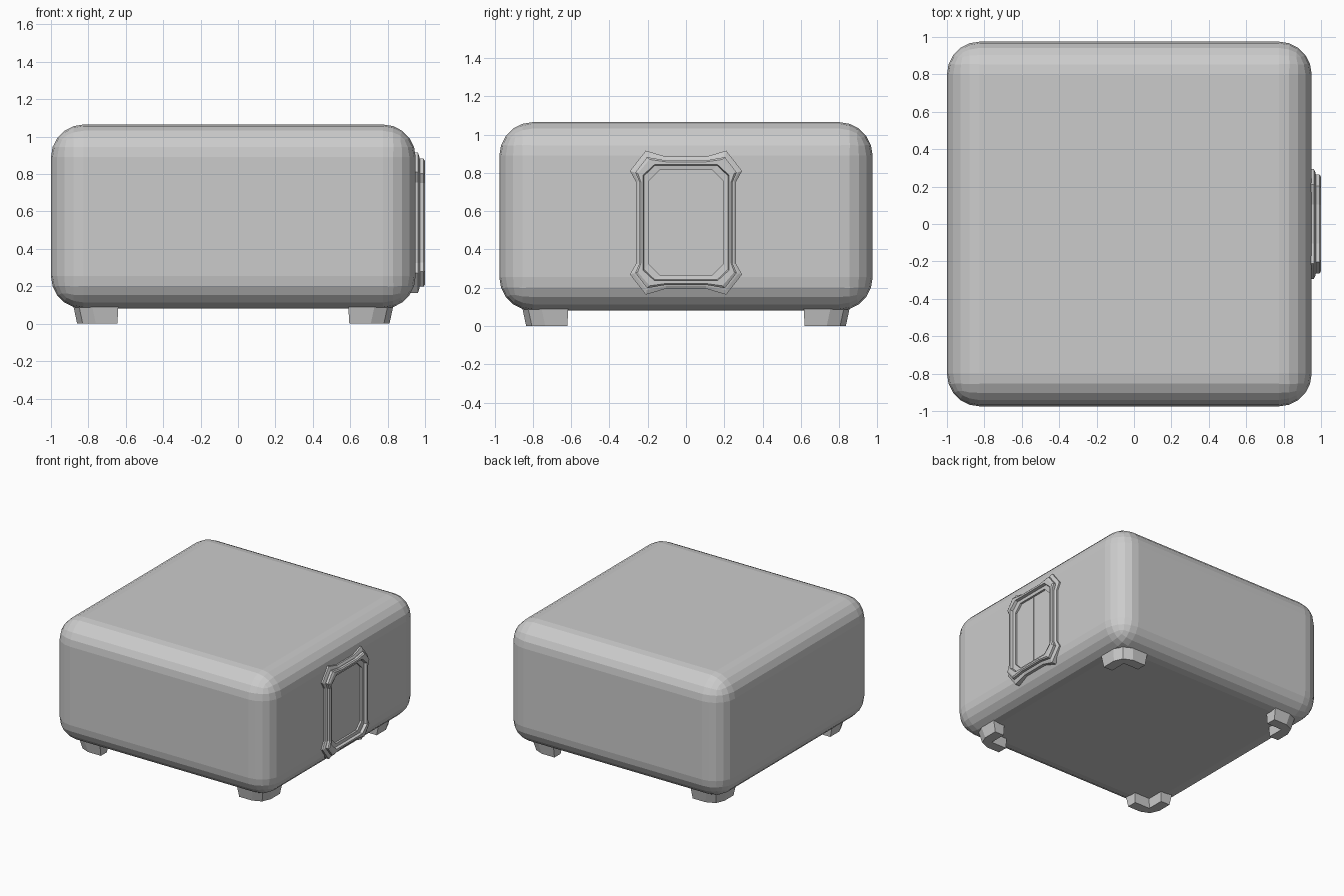
import bpy, bmesh

if "Cube" in bpy.data.objects:
    bpy.data.objects.remove(bpy.data.objects["Cube"])

CX = -0.025  # body centre in x


def make_object(name, bm):
    bmesh.ops.recalc_face_normals(bm, faces=bm.faces[:])
    mesh = bpy.data.meshes.new(name)
    bm.to_mesh(mesh)
    bm.free()
    obj = bpy.data.objects.new(name, mesh)
    bpy.context.collection.objects.link(obj)
    return obj


def loft(name, loops):
    """Bridge loops of equal length and cap both ends."""
    bm = bmesh.new()
    rings = [[bm.verts.new(p) for p in loop] for loop in loops]
    n = len(rings[0])
    for a, b in zip(rings, rings[1:]):
        for i in range(n):
            j = (i + 1) % n
            bm.faces.new((a[i], a[j], b[j], b[i]))
    bm.faces.new(rings[0])
    bm.faces.new(rings[-1])
    return make_object(name, bm)


# Rounded body
bm = bmesh.new()
bmesh.ops.create_cube(bm, size=1)
for v in bm.verts:
    v.co.x = CX + v.co.x * 1.95
    v.co.y *= 1.95
    v.co.z = 0.5725 + v.co.z * 0.985
bmesh.ops.bevel(bm, geom=bm.edges[:], offset=0.175, segments=5,
                profile=0.5, affect='EDGES', clamp_overlap=True)
make_object("body", bm)


# L-shaped corner feet, tapering towards the floor
def foot_outline(out, end, inner, sx, sy, z):
    c = 0.10
    pts = [(end, out), (out - c, out), (out - 0.03, out - 0.03), (out, out - c),
           (out, end), (inner, end), (inner, inner), (end, inner)]
    return [(CX + sx * x, sy * y, z) for x, y in pts]


for sx, side in ((-1, "left"), (1, "right")):
    for sy, end in ((-1, "front"), (1, "back")):
        loft(f"foot_{end}_{side}", [
            foot_outline(0.835, 0.62, 0.755, sx, sy, 0.0),
            foot_outline(0.865, 0.612, 0.75, sx, sy, 0.14)])


# Hatch frame: stepped rings from an eared outline to an octagonal opening
def ring(x, quarter):
    q = quarter
    pts = (q + [(y, -z) for y, z in reversed(q)]
           + [(-y, -z) for y, z in q] + [(-y, z) for y, z in reversed(q)])
    return [(x, y, 0.54 + z) for y, z in pts]


eared = [(0.105, 0.345), (0.21, 0.376), (0.293, 0.27), (0.262, 0.215)]
eared_step = [(0.105, 0.332), (0.205, 0.352), (0.275, 0.265), (0.25, 0.215)]
ring_base = [(0.103, 0.325), (0.203, 0.342), (0.265, 0.262), (0.243, 0.212)]
ring_top = [(0.10, 0.317), (0.19, 0.33), (0.252, 0.258), (0.235, 0.21)]
octagon = [(0.10, 0.303), (0.165, 0.303), (0.225, 0.248), (0.225, 0.20)]
octagon_low = [(0.10, 0.298), (0.163, 0.298), (0.22, 0.244), (0.22, 0.20)]
opening = [(0.09, 0.274), (0.137, 0.274), (0.195, 0.216), (0.195, 0.17)]
loft("hatch_frame", [
    ring(0.90, eared), ring(0.962, eared), ring(0.97, eared_step),
    ring(0.972, ring_base), ring(0.992, ring_base), ring(1.0, ring_top),
    ring(1.0, octagon), ring(0.978, octagon_low), ring(0.975, opening),
    ring(0.954, opening)])

# Two door leaves with a thin gap between them
for s, side in ((-1, "front"), (1, "back")):
    outline = [(0.002, 0.273), (0.137, 0.273), (0.194, 0.216),
               (0.194, -0.216), (0.137, -0.273), (0.002, -0.273)]
    loft(f"hatch_door_{side}", [[(x, s * y, 0.54 + z) for y, z in outline]
                                for x in (0.952, 0.96)])
